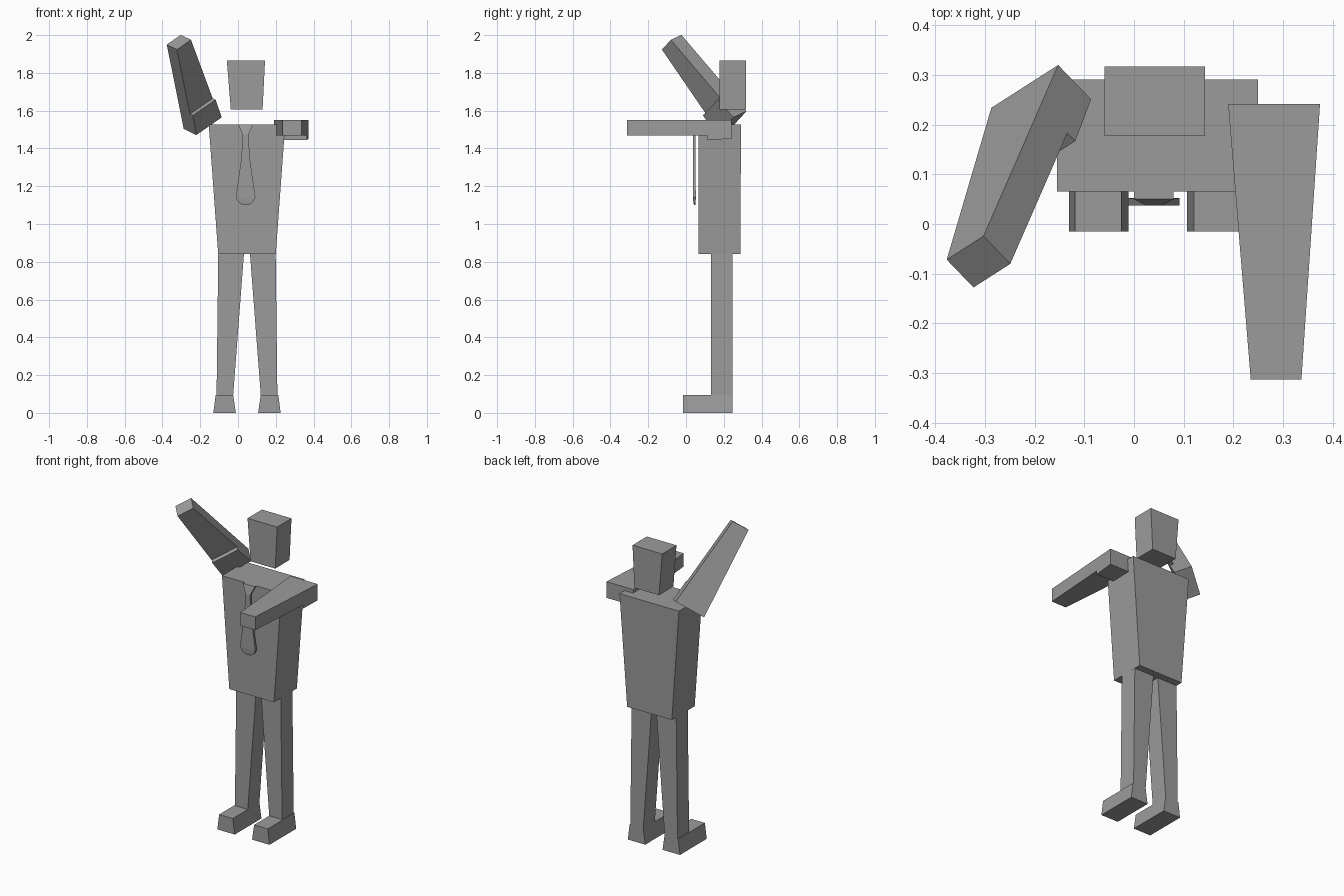
import bpy
import bmesh
from mathutils import Vector

if "Cube" in bpy.data.objects:
    bpy.data.objects.remove(bpy.data.objects["Cube"])

grey = bpy.data.materials.new("plain grey")
grey.diffuse_color = (0.33, 0.33, 0.33, 1)
grey.use_nodes = True
grey.node_tree.nodes["Principled BSDF"].inputs["Base Color"].default_value = grey.diffuse_color
MID = 0.0475  # body centre line in x


def loft(name, rings):
    """Skin a closed solid through rings of equal point count."""
    bm = bmesh.new()
    loops = [[bm.verts.new(p) for p in r] for r in rings]
    n = len(loops[0])
    for a, b in zip(loops, loops[1:]):
        for i in range(n):
            j = (i + 1) % n
            bm.faces.new((a[i], a[j], b[j], b[i]))
    bm.faces.new(loops[0][::-1])
    bm.faces.new(loops[-1])
    bmesh.ops.recalc_face_normals(bm, faces=bm.faces)
    me = bpy.data.meshes.new(name)
    bm.to_mesh(me)
    bm.free()
    me.materials.append(grey)
    ob = bpy.data.objects.new(name, me)
    bpy.context.collection.objects.link(ob)
    return ob


def rect(x0, x1, y0, y1, z):
    return [(x0, y0, z), (x1, y0, z), (x1, y1, z), (x0, y1, z)]


# Torso and floating head
loft("torso", [rect(-0.105, 0.2, 0.065, 0.288, 0.842),
               rect(-0.155, 0.25, 0.065, 0.291, 1.528)])
loft("head", [rect(-0.038, 0.13, 0.177, 0.317, 1.605),
              rect(-0.059, 0.143, 0.177, 0.317, 1.865)])

# Legs and flared feet, mirrored about the centre line
for side, s in (("right", -1), ("left", 1)):
    def span(inner, outer):
        return sorted((MID + s * inner, MID + s * outer))
    loft(side + "_leg", [rect(*span(0.073, 0.161), 0.132, 0.245, 0.095),
                         rect(*span(0.016, 0.152), 0.132, 0.245, 0.842)])
    loft(side + "_foot", [rect(*span(0.059, 0.178), -0.015, 0.245, 0),
                          rect(*span(0.073, 0.166), -0.015, 0.245, 0.095)])

# Tie: half width, front y, back y, height
tie = [(0.016, 0.042, 0.05, 1.10), (0.038, 0.039, 0.051, 1.115),
       (0.052, 0.037, 0.052, 1.14), (0.022, 0.037, 0.05, 1.35),
       (0.016, 0.037, 0.05, 1.475), (0.04, 0.05, 0.066, 1.528)]
loft("tie", [rect(0.04 - w, 0.04 + w, f, b, z) for w, f, b, z in tie])


def arm(name, base, end, across, down, lip):
    """Tapered arm with a thicker pad under the shoulder end."""
    base, end = Vector(base), Vector(end)
    w, t = Vector(across).normalized(), Vector(down).normalized()

    def ring(f, lo, hi):
        c = base.lerp(end, f)
        h = 0.0925 + (0.051 - 0.0925) * f
        return [c - w * h + t * lo, c + w * h + t * lo,
                c + w * h + t * hi, c - w * h + t * hi]
    loft(name, [ring(0, -0.041, 0.041), ring(1, -0.041, 0.041)])
    loft(name + "_shoulder_pad", [ring(0, 0.03, 0.041 + lip * 0.8),
                                  ring(0.235, 0.03, 0.041 + lip)])


# Raised arm and forward-pointing arm
arm("raised_arm", (-0.193, 0.249, 1.537), (-0.313, -0.076, 1.9625),
    (0.727, 0.465, 0.505), (0.654, -0.68, -0.32), 0.024)
arm("forward_arm", (0.282, 0.242, 1.509), (0.286, -0.313, 1.509),
    (1, 0, 0), (0, 0, -1), 0.022)
